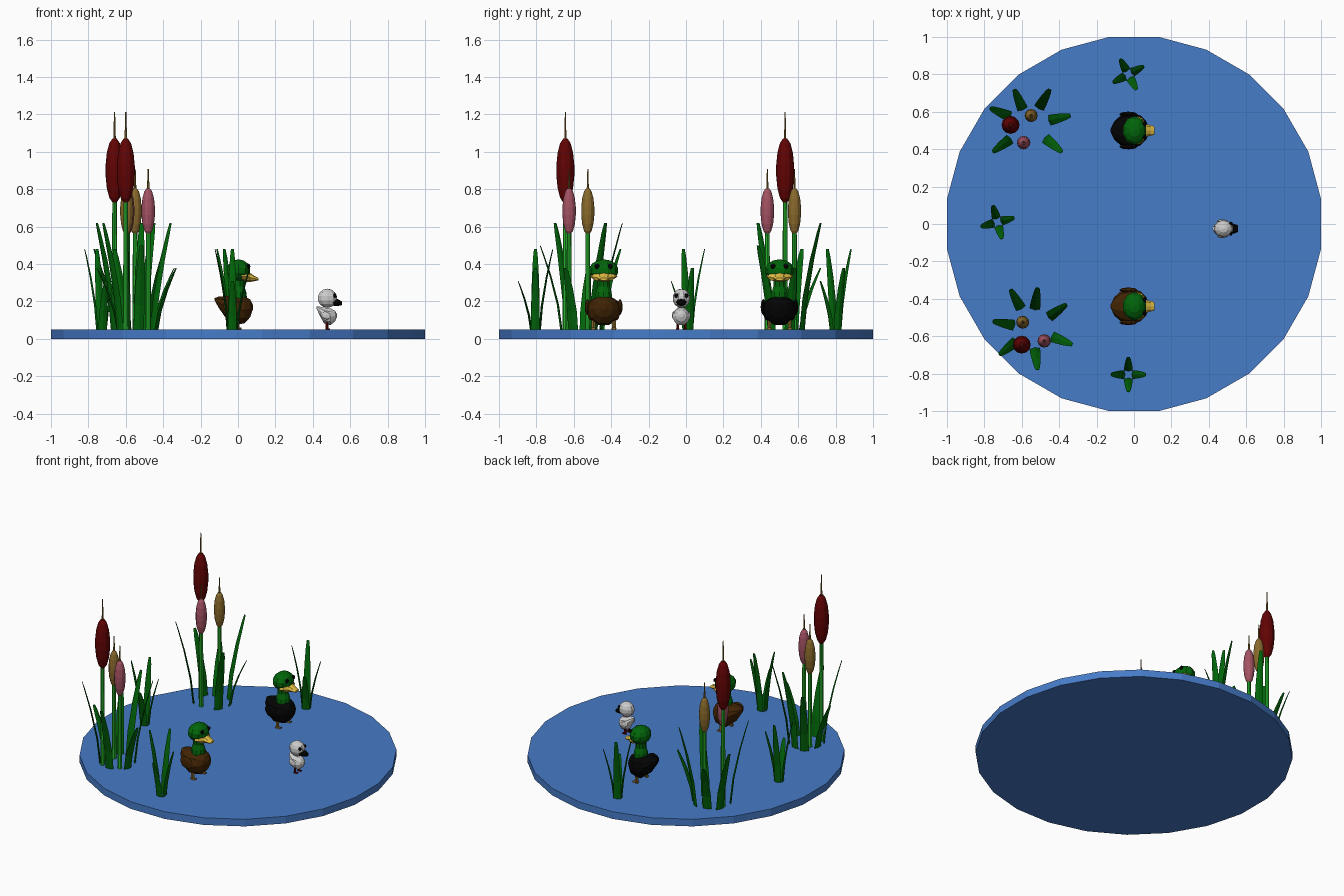
import bpy, bmesh, math
from mathutils import Vector, Matrix

if "Cube" in bpy.data.objects:
    bpy.data.objects.remove(bpy.data.objects["Cube"])


def material(name, r, g, b):
    m = bpy.data.materials.new(name)
    m.diffuse_color = (r, g, b, 1)
    m.use_nodes = True
    m.node_tree.nodes["Principled BSDF"].inputs["Base Color"].default_value = m.diffuse_color
    return m


BLUE = material("water blue", .062, .2, .58)
LEAF = material("deep green", .0005, .13, .003)
STALK = material("bright green", .02, .46, .025)
RED = material("dark red", .12, .001, .001)
PINK = material("dusty pink", .37, .085, .125)
TAN = material("tan", .25, .142, .025)
BLACK = material("black", .001, .001, .001)
BROWN = material("brown", .052, .017, .001)
WHITE = material("soft white", .6, .6, .6)
YELLOW = material("bill yellow", .8, .54, .06)


def finish(name, bm, mat):
    bmesh.ops.recalc_face_normals(bm, faces=bm.faces)
    me = bpy.data.meshes.new(name)
    bm.to_mesh(me)
    bm.free()
    me.materials.append(mat)
    ob = bpy.data.objects.new(name, me)
    bpy.context.collection.objects.link(ob)
    return ob


def loft(name, rings, mat):
    """Skin a list of equal-length point rings and cap both ends."""
    bm = bmesh.new()
    vs = [[bm.verts.new(p) for p in ring] for ring in rings]
    n = len(vs[0])
    for a, b in zip(vs, vs[1:]):
        for i in range(n):
            j = (i + 1) % n
            bm.faces.new((a[i], a[j], b[j], b[i]))
    bm.faces.new(vs[0][::-1])
    bm.faces.new(vs[-1])
    return finish(name, bm, mat)


def lathe(name, profile, x, y, mat, n=12, turn=0.0):
    """Revolve (radius, z) pairs about a vertical axis."""
    angs = [turn + math.tau * i / n for i in range(n)]
    return loft(name, [[(x + r * math.cos(a), y + r * math.sin(a), z) for a in angs]
                       for r, z in profile], mat)


def ball(name, centre, size, mat, tilt=0.0, u=10, v=7):
    """Faceted ellipsoid; positive tilt raises its rear (-x) end."""
    bm = bmesh.new()
    mtx = (Matrix.Translation(centre) @ Matrix.Rotation(tilt, 4, 'Y')
           @ Matrix.Diagonal((*size, 1)))
    bmesh.ops.create_uvsphere(bm, u_segments=u, v_segments=v, radius=1, matrix=mtx)
    return finish(name, bm, mat)


def along_x(name, x0, y0, z0, sections, mat, n=8):
    """Loft ellipses given as (x, half width, half height, z)."""
    return loft(name, [[(x0 + x, y0 + w * math.cos(math.tau * i / n),
                         z0 + z + h * math.sin(math.tau * i / n)) for i in range(n)]
                       for x, w, h, z in sections], mat)


# Pond slab
lathe("pond", [(1.009, 0), (1.009, .05)], 0, 0, BLUE, 24, math.radians(7.5))


# Blades leaning outwards, with a thin diamond section
def blade(name, centre, tip, top, reach, width):
    tip = Vector((*tip, 0))
    out = (tip - Vector((*centre, 0))).normalized()
    side = Vector((-out.y, out.x, 0))
    base = tip - out * reach
    rings = []
    for t, w in ((0, 1), (.3, 1), (.65, .82), (.9, .56), (1, .34)):
        c = base + out * reach * t ** 1.5 + Vector((0, 0, .045 + (top - .045) * t))
        s, d = side * width * w / 2, out * .006 * w
        rings.append([c + s, c + d, c - s, c - d])
    loft(name, rings, LEAF)


# Cattail: stalk, seed head and fine spike
def cattail(x, y, low, high, r, mat):
    h = high - low
    lathe("cattail_stalk", [(.015, .045), (.012, low + .02)], x, y, STALK, 8)
    lathe("cattail_head", [(r * .25, low), (r * .58, low + h * .07), (r * .86, low + h * .22),
                           (r, low + h * .42), (r, low + h * .58), (r * .86, low + h * .78),
                           (r * .58, low + h * .93), (r * .25, high)], x, y, mat)
    lathe("cattail_spike", [(.007, high - .01), (.003, high + h * .42)], x, y, TAN, 6)


clumps = [
    ((-.56, .53), ((-.66, .53), (-.55, .58), (-.59, .435)),
     ((-.77, .62, .48), (-.64, .72, .38), (-.45, .72, .62), (-.34, .58, .38),
      (-.385, .385, .5), (-.755, .385, .62))),
    ((-.545, -.56), ((-.60, -.645), (-.595, -.525), (-.48, -.625)),
     ((-.72, -.70, .62), (-.755, -.52, .38), (-.66, -.35, .48), (-.515, -.34, .62),
      (-.36, -.43, .62), (-.33, -.645, .38), (-.515, -.78, .5))),
]
for centre, stems, tips in clumps:
    cattail(*stems[0], .73, 1.07, .048, RED)
    cattail(*stems[1], .56, .805, .035, TAN)
    cattail(*stems[2], .56, .805, .036, PINK)
    for x, y, top in tips:
        blade("reed_leaf", centre, (x, y), top, .115, .056)

# Small four-bladed tufts
for x, y, turn in ((-.03, .8, 28), (-.73, .01, 15), (-.03, -.805, 0)):
    for k, top in enumerate((.38, .48, .48, .31)):
        a = math.radians(turn + 90 * k)
        tip = (x + .093 * math.cos(a), y + .093 * math.sin(a))
        blade("tuft_leaf", (x, y), tip, top, .07, .046)


# Grown ducks facing +x
def duck(x, y, coat):
    along_x("duck_body", x, y, 0, [(-.12, .008, .006, .212), (-.10, .05, .03, .197),
            (-.06, .085, .062, .17), (-.015, .096, .082, .153), (.04, .08, .076, .155),
            (.07, .05, .05, .163), (.084, .015, .015, .17)], coat, 10)
    lathe("duck_neck", [(.05, .205), (.044, .25), (.034, .28), (.036, .33)],
          x + .005, y, LEAF, 10)
    ball("duck_head", (x + .008, y, .365), (.066, .079, .06), LEAF)
    along_x("duck_bill", x, y, 0, [(.025, .075, .022, .334), (.05, .066, .028, .332),
            (.07, .034, .024, .328), (.095, .028, .013, .322), (.114, .022, .007, .319)], YELLOW)
    for s in (-1, 1):
        # Folded wing lying flat on the flank
        ball("duck_wing", (x - .025, y + s * .087, .17), (.052, .014, .04), coat, .4, 8, 6)
        ball("duck_eye", (x + .061, y + s * .035, .388), (.01, .014, .014), BLACK, 0, 8, 6)
        lathe("duck_leg", [(.012, .05), (.012, .12)], x, y + s * .055, TAN, 6)
        along_x("duck_foot", x, y + s * .055, .055,
                [(-.012, .01, .006, 0), (.024, .016, .005, 0)], TAN, 6)


duck(-.005, .5, BLACK)
duck(-.005, -.44, BROWN)

# Duckling facing +x
X, Y = .475, -.025
along_x("duckling_body", X, Y, 0, [(-.055, .006, .005, .168), (-.04, .028, .024, .15),
        (-.015, .044, .044, .125), (.02, .045, .047, .118), (.044, .028, .03, .122),
        (.053, .01, .01, .125)], WHITE, 10)
ball("duckling_head", (X + .003, Y, .217), (.054, .047, .051), WHITE)
along_x("duckling_bill", X, Y, 0, [(.035, .028, .022, .197), (.06, .026, .018, .194),
        (.08, .018, .01, .19)], BLACK)
for s in (-1, 1):
    ball("duckling_wing", (X - .005, Y + s * .041, .125), (.03, .009, .02), WHITE, .4, 8, 6)
    ball("duckling_eye", (X + .043, Y + s * .027, .231), (.009, .011, .012), BLACK, 0, 8, 6)
    lathe("duckling_leg", [(.008, .05), (.008, .09)], X, Y + s * .02, RED, 6)
    along_x("duckling_foot", X, Y + s * .02, .053,
            [(-.008, .006, .004, 0), (.018, .011, .004, 0)], RED, 6)
